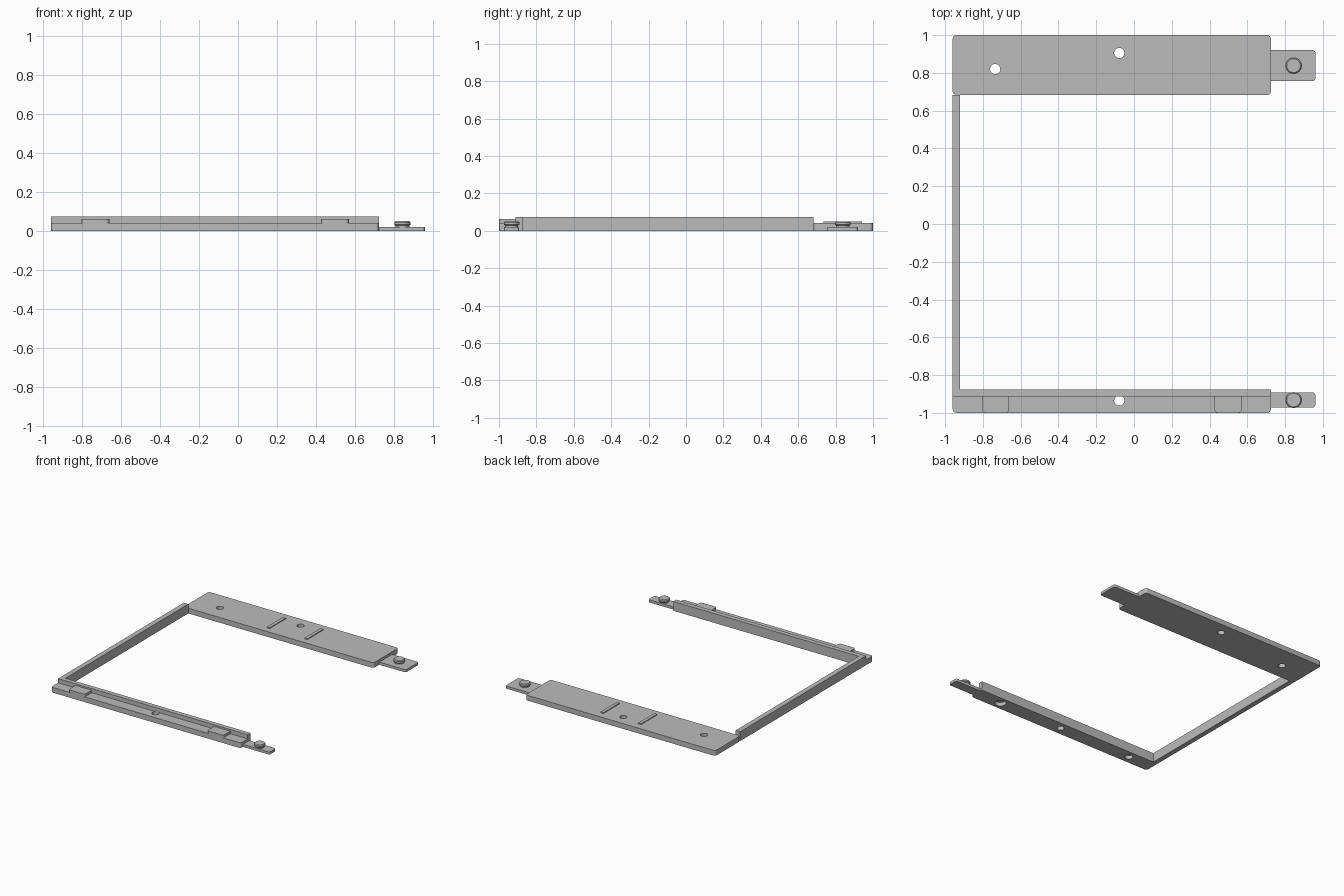
import bpy, bmesh, math

if "Cube" in bpy.data.objects:
    bpy.data.objects.remove(bpy.data.objects["Cube"])

grey = bpy.data.materials.new("plain grey")
grey.diffuse_color = (0.5, 0.5, 0.5, 1)
grey.use_nodes = True
grey.node_tree.nodes["Principled BSDF"].inputs["Base Color"].default_value = grey.diffuse_color


def make(name, bm):
    bmesh.ops.recalc_face_normals(bm, faces=bm.faces)
    me = bpy.data.meshes.new(name)
    bm.to_mesh(me)
    bm.free()
    me.materials.append(grey)
    ob = bpy.data.objects.new(name, me)
    bpy.context.collection.objects.link(ob)
    return ob


def smooth(ob):
    bpy.ops.object.select_all(action='DESELECT')
    ob.select_set(True)
    bpy.context.view_layer.objects.active = ob
    bpy.ops.object.shade_smooth_by_angle(angle=math.radians(30))


def slab(name, x0, x1, y0, y1, z0, z1, radii=(0, 0, 0, 0)):
    """Upright slab; corner radii run front-left, front-right, back-right, back-left."""
    bm = bmesh.new()
    corners = [(x0, y0, 1, 1), (x1, y0, -1, 1), (x1, y1, -1, -1), (x0, y1, 1, -1)]
    pts = []
    for i, ((x, y, sx, sy), r) in enumerate(zip(corners, radii)):
        if r == 0:
            pts.append((x, y))
            continue
        for k in range(7):
            a = math.pi + (i + k / 6) * math.pi / 2
            pts.append((x + sx * r + r * math.cos(a), y + sy * r + r * math.sin(a)))
    face = bm.faces.new([bm.verts.new((x, y, z0)) for x, y in pts])
    ext = bmesh.ops.extrude_face_region(bm, geom=[face])
    top = [v for v in ext["geom"] if isinstance(v, bmesh.types.BMVert)]
    bmesh.ops.translate(bm, verts=top, vec=(0, 0, z1 - z0))
    return make(name, bm)


def lathe(name, x, y, profile, n=32):
    """Closed turned solid from (radius, height) pairs, capped at both ends."""
    bm = bmesh.new()
    rings = [[bm.verts.new((x + r * math.cos(2 * math.pi * i / n),
                            y + r * math.sin(2 * math.pi * i / n), z))
              for i in range(n)] for r, z in profile]
    for a, b in zip(rings, rings[1:]):
        for i in range(n):
            j = (i + 1) % n
            bm.faces.new((a[i], a[j], b[j], b[i]))
    bm.faces.new(rings[0])
    bm.faces.new(rings[-1])
    return make(name, bm)


def drill(ob, x, y, r, z1=0.2):
    """Round hole from below up to height z1."""
    cutter = lathe("hole_cutter", x, y, [(r, -0.1), (r, z1)])
    cutter.hide_render = True
    mod = ob.modifiers.new("hole", 'BOOLEAN')
    mod.operation = 'DIFFERENCE'
    mod.solver = 'EXACT'
    mod.object = cutter
    bpy.context.view_layer.objects.active = ob
    bpy.ops.object.modifier_apply(modifier=mod.name)
    bpy.data.objects.remove(cutter)


LEFT, RIGHT = -0.96, 0.725

# Wide back plate with two screw holes
back = slab("back_plate", LEFT, RIGHT, 0.683, 1.0, 0, 0.042, (0.02,) * 4)
drill(back, -0.735, 0.82, 0.027)
drill(back, -0.078, 0.905, 0.027)
smooth(back)

# Raised ribs on the back plate
for side, x in (("left", -0.246), ("right", 0.088)):
    slab(side + "_rib", x - 0.013, x + 0.013, 0.735, 0.94, 0.04, 0.049)

# Tall left bar joining plate and rail
slab("left_bar", LEFT, -0.92, -0.88, 0.683, 0, 0.075)

# Front rail: through hole in the middle, blind pockets under the clips
rail = slab("front_rail", LEFT, RIGHT, -1.0, -0.875, 0, 0.042, (0.02, 0.02, 0, 0))
drill(rail, -0.078, -0.935, 0.027)
drill(rail, -0.735, -0.935, 0.03, 0.03)
drill(rail, 0.5, -0.935, 0.042, 0.03)
smooth(rail)
slab("front_rail_lip", LEFT, RIGHT, -0.912, -0.875, 0.04, 0.075)

# Low clips standing on the front rail
for side, x in (("left", -0.733), ("right", 0.498)):
    smooth(slab(side + "_clip", x - 0.072, x + 0.072, -1.0, -0.91, 0.04, 0.062,
                (0.02, 0.02, 0, 0)))

# Thin end tongues, each carrying a headed pin
for side, y, half in (("back", 0.838, 0.082), ("front", -0.932, 0.04)):
    smooth(slab(side + "_tongue", RIGHT - 0.03, 0.96, y - half, y + half, 0, 0.021,
                (0, 0.014, 0.014, 0)))
    smooth(lathe(side + "_pin", 0.845, y,
                 [(0.035, 0.01), (0.035, 0.028), (0.042, 0.034),
                  (0.042, 0.045), (0.036, 0.051)]))
